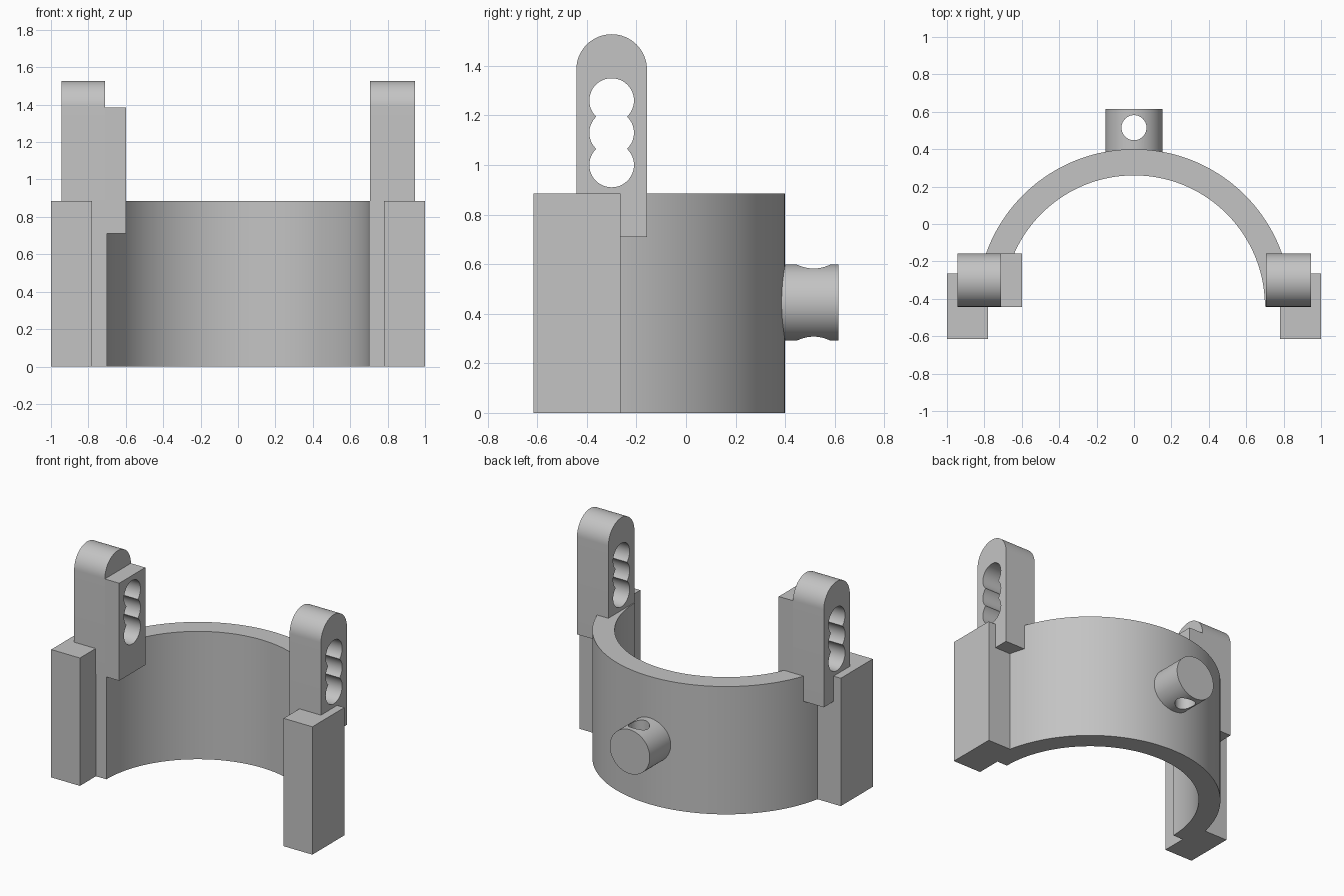
import bpy
import bmesh
from math import radians, cos, sin, pi
from mathutils import Matrix, Vector

cube = bpy.data.objects.get("Cube")
if cube:
    bpy.data.objects.remove(cube, do_unlink=True)

# Single grey finish
grey = bpy.data.materials.new("plain grey")
grey.use_nodes = True
GREY = (0.55, 0.55, 0.55, 1)
grey.diffuse_color = GREY
grey.node_tree.nodes["Principled BSDF"].inputs["Base Color"].default_value = GREY

HEIGHT = 0.885       # height of the ring and end blocks
RING_Y = -0.44       # centre of the half ring
POST_Y = -0.30       # centre line of the posts
POST_R = 0.1425      # half width of the posts
POST_BASE = 0.71
POST_ARC = 1.385     # where the rounded top starts
PEG_Z = 0.445


def arc(cx, cy, r, start, end, steps):
    """Points along a circular arc, angles in radians."""
    return [(cx + r * cos(start + (end - start) * i / steps),
             cy + r * sin(start + (end - start) * i / steps))
            for i in range(steps + 1)]


def prism(name, points, axis, low, high):
    """Extrude a 2D outline along x (outline in y, z) or z (outline in x, y)."""
    def place(p, d):
        return (d, p[0], p[1]) if axis == "x" else (p[0], p[1], d)
    bm = bmesh.new()
    face = bm.faces.new([bm.verts.new(place(p, low)) for p in points])
    out = bmesh.ops.extrude_face_region(bm, geom=[face])
    verts = [g for g in out["geom"] if isinstance(g, bmesh.types.BMVert)]
    shift = Vector(place((0, 0), high - low))
    bmesh.ops.translate(bm, verts=verts, vec=shift)
    return finish(name, bm)


def cylinder(name, radius, axis, centre, length, sides=64):
    turn = {"x": Matrix.Rotation(pi / 2, 4, "Y"),
            "y": Matrix.Rotation(pi / 2, 4, "X"),
            "z": Matrix.Identity(4)}[axis]
    bm = bmesh.new()
    bmesh.ops.create_cone(bm, cap_ends=True, segments=sides, radius1=radius,
                          radius2=radius, depth=length,
                          matrix=Matrix.Translation(centre) @ turn)
    return finish(name, bm)


def finish(name, bm):
    bmesh.ops.recalc_face_normals(bm, faces=bm.faces)
    mesh = bpy.data.meshes.new(name)
    bm.to_mesh(mesh)
    bm.free()
    mesh.materials.append(grey)
    obj = bpy.data.objects.new(name, mesh)
    bpy.context.collection.objects.link(obj)
    return obj


def select(obj):
    bpy.ops.object.select_all(action="DESELECT")
    obj.select_set(True)
    bpy.context.view_layer.objects.active = obj


def cut(obj, cutter):
    """Subtract the cutter from the object and discard the cutter."""
    cutter.hide_render = True
    mod = obj.modifiers.new("hole", "BOOLEAN")
    mod.operation = "DIFFERENCE"
    mod.solver = "EXACT"
    mod.object = cutter
    select(obj)
    bpy.ops.object.modifier_apply(modifier=mod.name)
    bpy.data.objects.remove(cutter, do_unlink=True)


def rectangle(x0, x1, y0, y1):
    return [(x0, y0), (x1, y0), (x1, y1), (x0, y1)]


parts = []

# Half ring body
outline = (arc(0, RING_Y, 0.84, 0, pi, 72) + arc(0, RING_Y, 0.70, pi, 0, 72))
parts.append(prism("half_ring", outline, "z", 0, HEIGHT))

# End blocks on both sides
for side, name in ((1, "left"), (-1, "right")):
    parts.append(prism(name + "_end_block",
                       rectangle(side * 0.78, side, -0.615, -0.265),
                       "z", 0, HEIGHT))

# Round topped posts and the inner pad of the right post
y0, y1 = POST_Y - POST_R, POST_Y + POST_R
post_outline = ([(y0, POST_BASE), (y1, POST_BASE)]
                + arc(POST_Y, POST_ARC, POST_R, 0, pi, 32))
pad_outline = rectangle(y0, y1, POST_BASE, POST_ARC)
posts = [prism("left_post", post_outline, "x", 0.705, 0.945),
         prism("right_post", post_outline, "x", -0.945, -0.71),
         prism("right_post_pad", pad_outline, "x", -0.71, -0.60)]

# Three overlapping holes through every post
for post in posts:
    for z in (1.0, 1.13, 1.26):
        cut(post, cylinder("hole_cutter", 0.09, "x", (0, POST_Y, z), 3, 48))
parts += posts

# Rear peg with a vertical cross hole
peg = cylinder("rear_peg", 0.153, "y", (0, 0.475, PEG_Z), 0.28)
cut(peg, cylinder("hole_cutter", 0.067, "z", (0, 0.515, PEG_Z), 1, 48))
parts.append(peg)

for part in parts:
    select(part)
    bpy.ops.object.shade_smooth_by_angle(angle=radians(30))
